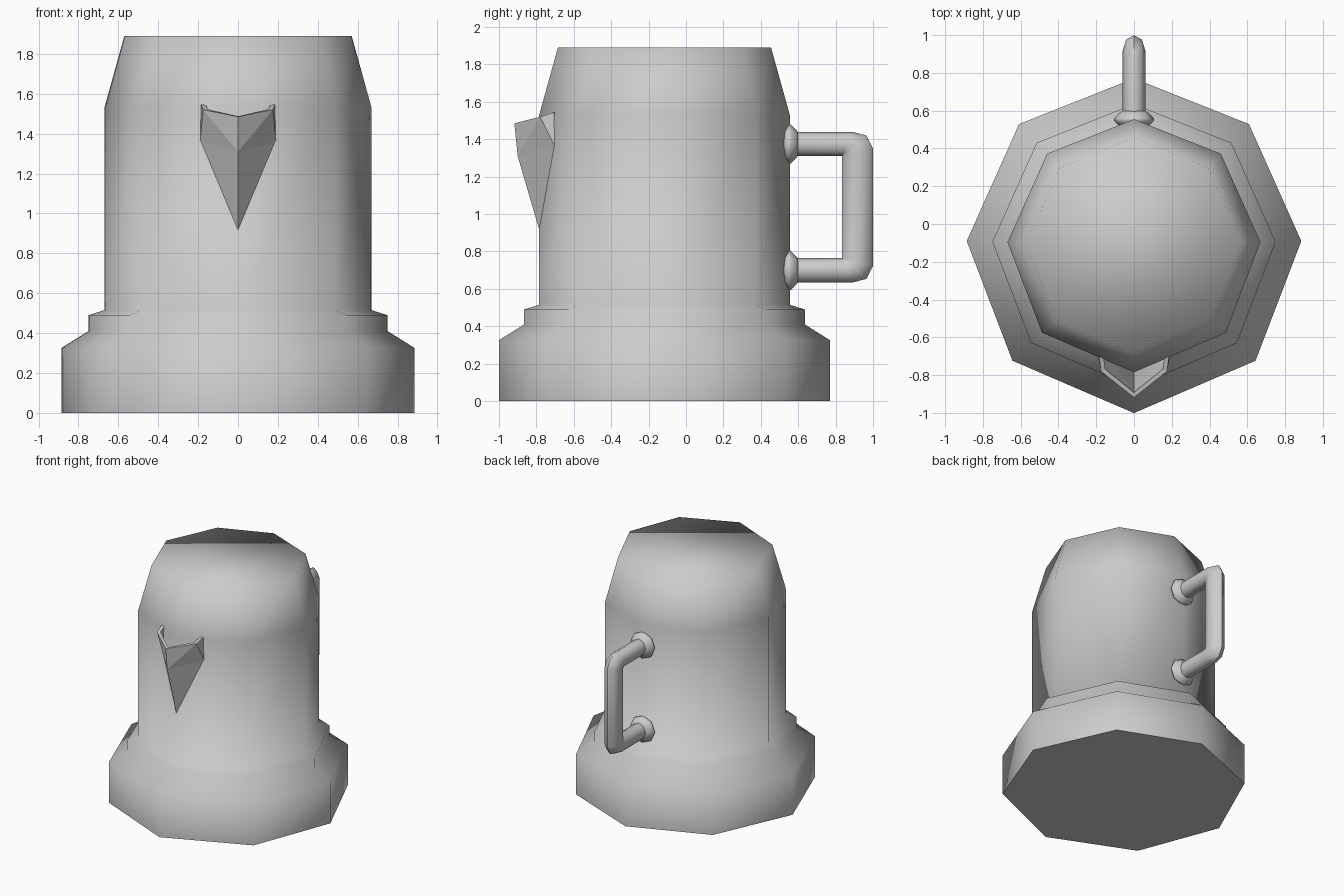
import bpy, bmesh
from math import sin, cos, pi, radians
from mathutils import Vector

if "Cube" in bpy.data.objects:
    bpy.data.objects.remove(bpy.data.objects["Cube"])


def finish(name, bm, angle=None):
    bmesh.ops.remove_doubles(bm, verts=bm.verts, dist=0.0005)
    bmesh.ops.recalc_face_normals(bm, faces=bm.faces)
    me = bpy.data.meshes.new(name)
    bm.to_mesh(me)
    bm.free()
    ob = bpy.data.objects.new(name, me)
    bpy.context.collection.objects.link(ob)
    if angle is not None:
        bpy.context.view_layer.objects.active = ob
        ob.select_set(True)
        bpy.ops.object.shade_smooth_by_angle(angle=radians(angle))
        ob.select_set(False)
    return ob


def skin(name, rings, angle):
    """Join closed rings of points into a capped skin."""
    bm = bmesh.new()
    vs = [[bm.verts.new(p) for p in r] for r in rings]
    n = len(rings[0])
    for a, b in zip(vs, vs[1:]):
        for i in range(n):
            j = (i + 1) % n
            bm.faces.new((a[i], a[j], b[j], b[i]))
    bm.faces.new(vs[0])
    bm.faces.new(vs[-1])
    return finish(name, bm, angle)


# Eight-sided body, smooth shaded, with stepped base and tapered shoulder
CY = -0.115
half = [46.6, 91.6, 136.6]
angles = [radians(a) for a in [0] + half + [180] + [360 - a for a in reversed(half)]]
profile = [(0.886, 0), (0.886, 0.325), (0.75, 0.41), (0.75, 0.49),
           (0.67, 0.515), (0.67, 1.53), (0.57, 1.89)]
body = skin("jug_body", [[(r * sin(a), CY - r * cos(a), z) for a in angles]
                         for r, z in profile], 80)
for f in body.data.polygons:
    f.use_smooth = f.normal.z > -0.9

# Handle: each ring runs from an inner to an outer point in the side plane
ZM = 1.037
upper = [((0.53, 1.31), (0.53, 1.44)), ((0.835, 1.31), (0.89, 1.44)),
         ((0.836, 1.309), (0.965, 1.42)), ((0.835, 1.308), (1.0, 1.35))]
lower = [((a[0], 2 * ZM - a[1]), (b[0], 2 * ZM - b[1])) for a, b in reversed(upper)]
rings = []
for a, b in upper + lower:
    a, b = Vector((0, *a)), Vector((0, *b))
    rings.append([(a + b) / 2 + (b - a) / 2 * cos(t) + Vector((0.06 * sin(t), 0, 0))
                  for t in (i * pi / 4 for i in range(8))])
skin("handle", rings, 50)

# Flared collars where the handle meets the body
collar = [(0.075, 0.515), (0.105, 0.545), (0.105, 0.56), (0.075, 0.59), (0.06, 0.60)]
for name, z in (("upper_collar", 1.375), ("lower_collar", 0.699)):
    skin(name, [[(r * sin(t), y, z + r * cos(t)) for t in (i * pi / 4 for i in range(8))]
                for r, y in collar], 50)

# Pouring spout: thin V-shaped shell, mirrored about the middle
bm = bmesh.new()
tip, mid, lip = [bm.verts.new(p) for p in
                 [(0, -0.78, 0.9), (0, -0.90, 1.31), (0, -0.918, 1.485)]]
for s in (1, -1):
    side, shoulder, ear = [bm.verts.new((s * x, y, z)) for x, y, z in
                           [(0.19, -0.70, 1.36), (0.175, -0.78, 1.52), (0.185, -0.705, 1.545)]]
    for f in ((tip, side, mid), (mid, side, shoulder), (mid, shoulder, lip), (side, ear, shoulder)):
        bm.faces.new(f if s == 1 else f[::-1])
spout = finish("spout", bm)
solid = spout.modifiers.new("thickness", 'SOLIDIFY')
solid.thickness = 0.025
ref = max(spout.data.polygons, key=lambda f: f.area)
solid.offset = -1 if ref.normal.y < 0 else 1
